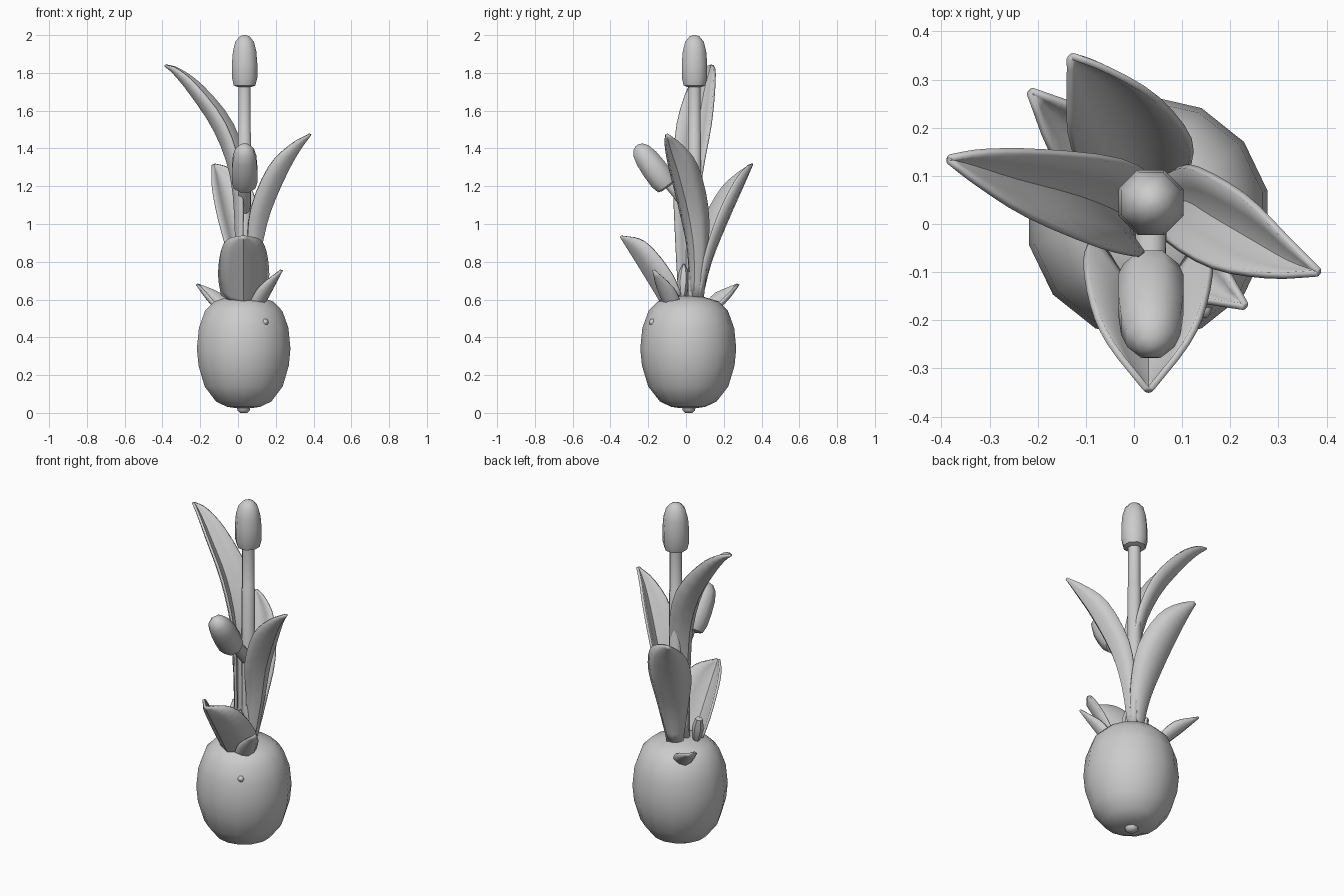
import bpy, bmesh, math
from mathutils import Vector

if "Cube" in bpy.data.objects:
    bpy.data.objects.remove(bpy.data.objects["Cube"])


def finish(name, bm):
    bmesh.ops.recalc_face_normals(bm, faces=bm.faces)
    me = bpy.data.meshes.new(name)
    bm.to_mesh(me)
    bm.free()
    ob = bpy.data.objects.new(name, me)
    bpy.context.collection.objects.link(ob)
    for p in me.polygons:
        p.use_smooth = True
    bpy.context.view_layer.objects.active = ob
    ob.select_set(True)
    bpy.ops.object.shade_smooth_by_angle(angle=math.radians(50))
    ob.select_set(False)
    return ob


def lathe(name, profile, sides, base, axis=(0, 0, 1)):
    """Closed solid turned from (radius, height) pairs along an axis."""
    bm = bmesh.new()
    rot = Vector((0, 0, 1)).rotation_difference(Vector(axis))
    rings = []
    for r, h in profile:
        rings.append([bm.verts.new(Vector(base) + rot @ Vector((
            r * math.cos(2 * math.pi * (i + .5) / sides),
            r * math.sin(2 * math.pi * (i + .5) / sides), h))) for i in range(sides)])
    for a, b in zip(rings, rings[1:]):
        for i in range(sides):
            j = (i + 1) % sides
            bm.faces.new((a[i], a[j], b[j], b[i]))
    bm.faces.new(rings[0])
    bm.faces.new(rings[-1])
    return finish(name, bm)


def spline(pts, steps):
    """Catmull-Rom samples through points (any dimension)."""
    p = [Vector(q) for q in pts]
    p = [2 * p[0] - p[1]] + p + [2 * p[-1] - p[-2]]
    out = []
    for k in range(1, len(p) - 2):
        a, b, c, d = p[k - 1:k + 3]
        for s in range(steps):
            t = s / steps
            out.append(.5 * (2 * b + (c - a) * t + (2 * a - 5 * b + 4 * c - d) * t * t
                             + (3 * b - a - 3 * c + d) * t ** 3))
    return out + [p[-2]]


def leaf(name, spine, side, cup=.75, thick=.014, steps=3):
    """Cupped blade; spine entries are (x, y, z, half width)."""
    bm = bmesh.new()
    s = spline(spine, steps)
    pts = [q.to_3d() for q in s]
    rows = []
    for i, q in enumerate(pts):
        tan = (pts[min(i + 1, len(pts) - 1)] - pts[max(i - 1, 0)]).normalized()
        sd = Vector(side)
        sd = (sd - tan * sd.dot(tan)).normalized()
        nor = sd.cross(tan)
        # inner face looks back toward the flower stem
        if nor.dot(pts[0] - pts[-1] + Vector((0, 0, pts[-1].z - pts[0].z))) < 0:
            nor = -nor
        w = max(s[i][3], .004)
        rows.append([bm.verts.new(q + sd * w * u + nor * w * cup * u * u)
                     for u in (-1, -.55, 0, .55, 1)])
    for a, b in zip(rows, rows[1:]):
        for i in range(4):
            bm.faces.new((a[i], a[i + 1], b[i + 1], b[i]))
    ob = finish(name, bm)
    mod = ob.modifiers.new("thickness", 'SOLIDIFY')
    mod.thickness = thick
    mod.offset = 0
    return ob


# bulb, root stub and small nub on the bulb
lathe("bulb", [(.04, .025), (.09, .032), (.15, .06), (.212, .14), (.245, .25), (.254, .34),
               (.243, .45), (.21, .54), (.16, .59), (.09, .612), (.03, .62)], 14, (.03, .012, 0))
lathe("root_stub", [(.02, 0), (.035, .012), (.04, .04)], 8, (.03, .015, 0))
lathe("bulb_nub", [(.02, -.02), (.018, .008), (.004, .018)], 6,
      (.143, -.178, .48), (.5, -.8, .2))

# stem, branch and the two flower buds
lathe("stem", [(.038, .58), (.038, 1.48), (.035, 1.485), (.035, 1.76)], 8, (.035, .045, 0))
lathe("branch", [(.03, 0), (.035, .1), (.032, .21)], 8, (.035, .045, 1.06), (0, -.65, .75))
bud = [(.038, 0), (.062, .008), (.073, .05), (.073, .12), (.067, .19), (.053, .24),
       (.03, .267), (.008, .275)]
lathe("top_bud", bud, 8, (.035, .045, 1.725))
lathe("side_bud", bud, 8, (.035, -.097, 1.195), (0, -.165, .225))

# three tall leaves
leaf("left_leaf", [(-.01, .0, .6, .03), (-.01, .005, .95, .05), (-.035, .025, 1.25, .075),
                   (-.12, .06, 1.49, .09), (-.25, .095, 1.69, .068), (-.335, .122, 1.795, .035),
                   (-.385, .135, 1.84, .004)], (.1, .42, 0), .95)
leaf("right_leaf", [(.07, .045, .6, .035), (.115, .045, .85, .055), (.165, .015, 1.06, .08),
                    (.255, -.038, 1.27, .08), (.325, -.078, 1.395, .045),
                    (.383, -.1, 1.475, .004)], (.15, .38, 0), .95)
leaf("back_leaf", [(.025, .08, .6, .04), (.015, .13, .8, .08), (-.015, .21, 1.0, .115),
                   (-.06, .285, 1.17, .098), (-.1, .327, 1.265, .05), (-.13, .348, 1.315, .006)],
     (1, .3, 0))

# short leaves around the neck of the bulb
leaf("front_leaf", [(.03, -.12, .57, .115), (.03, -.18, .67, .13), (.03, -.26, .8, .115),
                    (.03, -.31, .88, .08), (.03, -.345, .935, .006)], (1, 0, 0), .95)
leaf("small_back_leaf", [(-.09, .14, .53, .05), (-.15, .21, .6, .055), (-.215, .275, .68, .004)],
     (.7, .7, 0))
leaf("small_right_leaf", [(.12, -.09, .56, .055), (.17, -.13, .65, .05),
                          (.23, -.17, .755, .004)], (.6, .8, 0))

# tiny sprouts at the stem base
sprout = [(.01, 0), (.024, .04), (.032, .1), (.02, .16), (.004, .19)]
lathe("sprout_1", sprout, 6, (.04, -.02, .6), (-.1, .05, 1))
lathe("sprout_2", sprout[:4], 6, (-.05, -.02, .59), (-.2, .1, 1))
